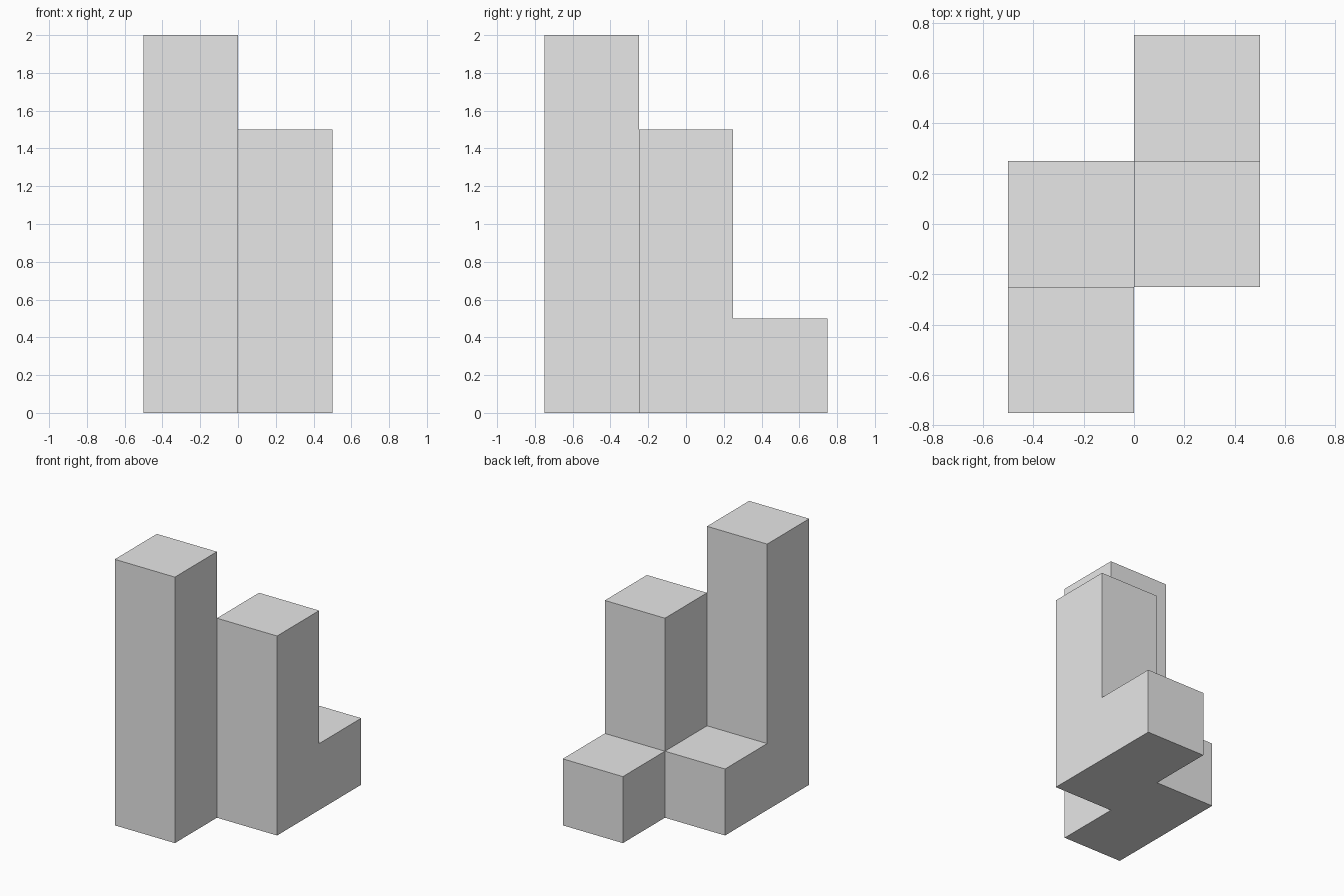
import bpy
import bmesh

cube = bpy.data.objects.get("Cube")
if cube:
    bpy.data.objects.remove(cube, do_unlink=True)

UNIT = 0.5  # edge of one block

# Light grey finish
grey = bpy.data.materials.new("light_grey")
grey.use_nodes = True
colour = (0.8, 0.8, 0.8, 1)
grey.diffuse_color = colour
grey.node_tree.nodes["Principled BSDF"].inputs["Base Color"].default_value = colour

# Stack heights, in blocks, by the centre of each footprint cell
stacks = {(-0.25, -0.5): 4, (-0.25, 0): 1, (0.25, 0): 3, (0.25, 0.5): 1}

bm = bmesh.new()


def raise_faces(faces, height):
    """Extrude faces straight up, leaving no wall inside."""
    result = bmesh.ops.extrude_face_region(bm, geom=faces)["geom"]
    verts = [g for g in result if isinstance(g, bmesh.types.BMVert)]
    bmesh.ops.translate(bm, vec=(0, 0, height), verts=verts)
    return [g for g in result if isinstance(g, bmesh.types.BMFace)]


# Stepped footprint
h = UNIT / 2
for x, y in stacks:
    corners = [(x - h, y - h), (x + h, y - h), (x + h, y + h), (x - h, y + h)]
    bm.faces.new([bm.verts.new((cx, cy, 0)) for cx, cy in corners])
bmesh.ops.remove_doubles(bm, verts=bm.verts[:], dist=0.001)

# One-block base, keeping the floor closed
floor = bmesh.ops.duplicate(bm, geom=bm.faces[:])["geom"]
tops = raise_faces([f for f in bm.faces if f not in floor], UNIT)
bmesh.ops.remove_doubles(bm, verts=bm.verts[:], dist=0.001)

# Towers rising from the base
for face in [f for f in bm.faces if f.calc_center_median().z > UNIT - 0.01]:
    c = face.calc_center_median()
    blocks = next(n for (x, y), n in stacks.items()
                  if abs(x - c.x) < 0.01 and abs(y - c.y) < 0.01)
    if blocks > 1:
        raise_faces([face], (blocks - 1) * UNIT)

# Merge coplanar faces into clean walls
bmesh.ops.recalc_face_normals(bm, faces=bm.faces[:])
bmesh.ops.dissolve_limit(bm, angle_limit=0.01, verts=bm.verts[:], edges=bm.edges[:])

mesh = bpy.data.meshes.new("stepped_blocks")
bm.to_mesh(mesh)
bm.free()
mesh.materials.append(grey)
blocks_obj = bpy.data.objects.new("stepped_blocks", mesh)
bpy.context.collection.objects.link(blocks_obj)
